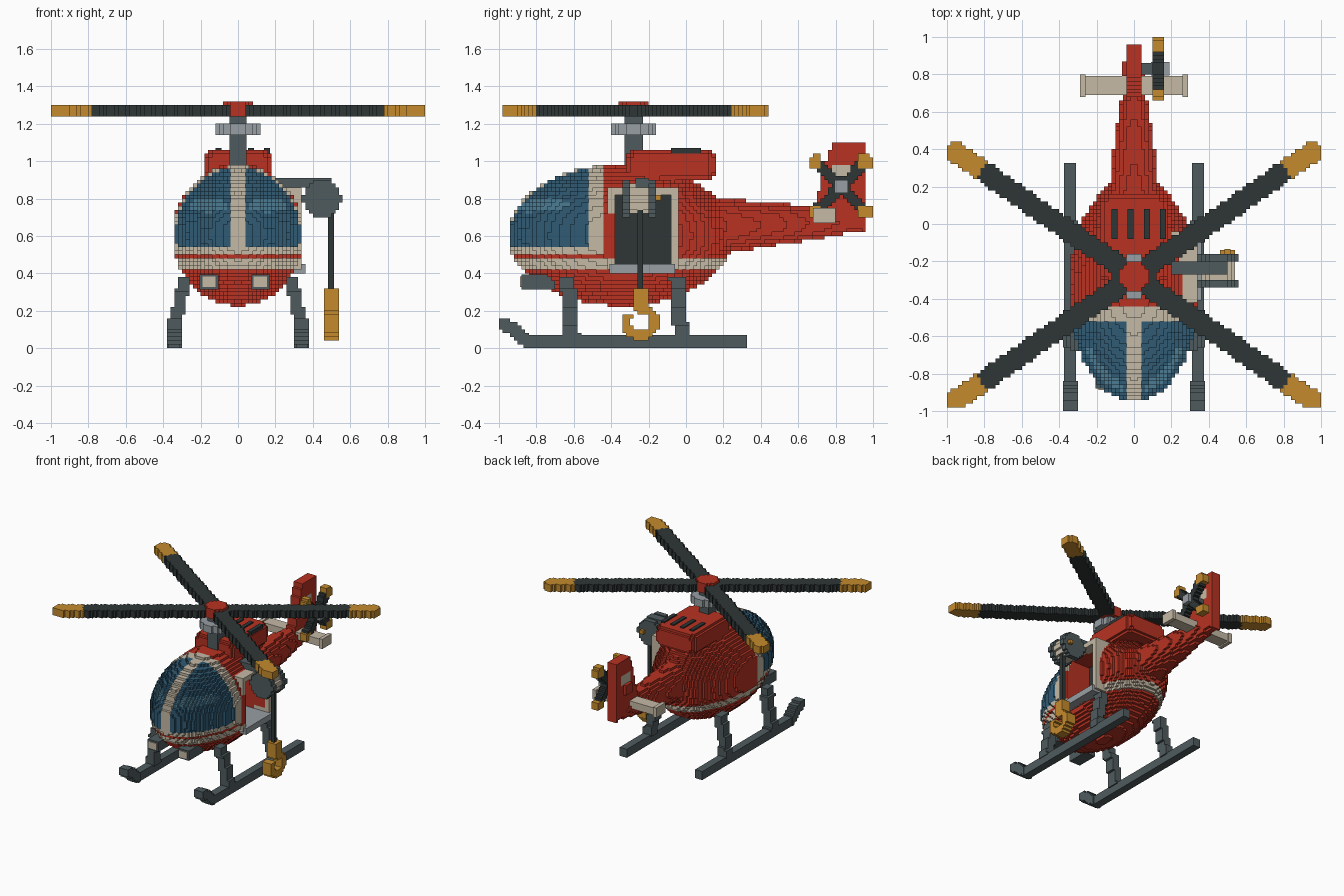
import bpy
import math
from mathutils import Vector

cube = bpy.data.objects.get("Cube")
if cube:
    bpy.data.objects.remove(cube, do_unlink=True)

V = 0.02  # edge length of one block
COLOURS = {
    "red": (0.48, 0.032, 0.016), "cream": (0.56, 0.49, 0.38),
    "glass_blue": (0.03, 0.105, 0.175), "light_blue": (0.07, 0.2, 0.29),
    "slate": (0.078, 0.105, 0.112), "charcoal": (0.028, 0.037, 0.037),
    "amber": (0.56, 0.26, 0.027), "light_grey": (0.31, 0.345, 0.37),
}
MATS = {}
for mat_name, rgb in COLOURS.items():
    m = bpy.data.materials.new(mat_name)
    m.use_nodes = True
    m.diffuse_color = (*rgb, 1)
    m.node_tree.nodes["Principled BSDF"].inputs["Base Color"].default_value = (*rgb, 1)
    MATS[mat_name] = m

# Corner offsets of each block face, by outward direction
FACES = {
    (1, 0, 0): ((1, 0, 0), (1, 1, 0), (1, 1, 1), (1, 0, 1)),
    (-1, 0, 0): ((0, 0, 0), (0, 0, 1), (0, 1, 1), (0, 1, 0)),
    (0, 1, 0): ((0, 1, 0), (0, 1, 1), (1, 1, 1), (1, 1, 0)),
    (0, -1, 0): ((0, 0, 0), (1, 0, 0), (1, 0, 1), (0, 0, 1)),
    (0, 0, 1): ((0, 0, 1), (1, 0, 1), (1, 1, 1), (0, 1, 1)),
    (0, 0, -1): ((0, 0, 0), (0, 1, 0), (1, 1, 0), (1, 0, 0)),
}


def make_object(name, verts, faces, mats, indices=None):
    me = bpy.data.meshes.new(name)
    me.from_pydata(verts, [], faces)
    for mat in mats:
        me.materials.append(MATS[mat])
    if indices:
        me.polygons.foreach_set("material_index", indices)
    me.update()
    ob = bpy.data.objects.new(name, me)
    bpy.context.collection.objects.link(ob)
    return ob


def box(name, x, y, z, mat):
    """Plain box from three (low, high) ranges."""
    faces, verts = [], []
    for corners in FACES.values():
        faces.append(range(len(verts), len(verts) + 4))
        verts += [(x[a], y[b], z[c]) for a, b, c in corners]
    return make_object(name, verts, faces, [mat])


def blocks(name, x, y, z, inside, colour):
    """Blocky shell of every grid cell whose centre passes inside(x, y, z)."""
    rng = [range(math.floor(a / V + 0.01), math.ceil(b / V - 0.01)) for a, b in (x, y, z)]
    mid = lambda c: tuple((k + 0.5) * V for k in c)
    cells = {(i, j, k) for i in rng[0] for j in rng[1] for k in rng[2] if inside(*mid((i, j, k)))}
    index, faces, mats, indices = {}, [], [], []
    for cell in sorted(cells):
        for n, corners in FACES.items():
            if tuple(a + b for a, b in zip(cell, n)) in cells:
                continue
            faces.append([index.setdefault(tuple(a + b for a, b in zip(cell, c)), len(index))
                          for c in corners])
            mat = colour if isinstance(colour, str) else colour(*mid(cell), n)
            if mat not in mats:
                mats.append(mat)
            indices.append(mats.index(mat))
    return make_object(name, [tuple(k * V for k in c) for c in index], faces, mats, indices)


def lerp_table(t, table):
    """Piecewise linear lookup of (key, values...) rows."""
    for a, b in zip(table, table[1:]):
        if t <= b[0]:
            f = max(0, (t - a[0]) / (b[0] - a[0]))
            return [p + (q - p) * f for p, q in zip(a[1:], b[1:])]
    return table[-1][1:]


# Egg-shaped cabin with a doorway cut in its left side
def in_door(y, z):
    return -0.38 < y < -0.08 and 0.44 < z < 0.82


def in_cabin(x, y, z):
    if x > 0.12 and in_door(y, z):
        return False
    return (x / 0.35) ** 2 + ((y + 0.35) / 0.6) ** 2 + ((z - 0.605) / 0.378) ** 2 < 1


def cabin_colour(x, y, z, n):
    if -0.42 < y < -0.04 and 0.05 < x < 0.2 and 0.42 < z < 0.84:
        return "charcoal" if n[0] else "red"
    if z < 0.42:
        return "red"
    if y > -0.45:
        return "cream" if z < 0.475 else "red"
    if z < 0.55:
        return "red" if 0.48 < z < 0.5 else "cream"
    if y > -0.52 or abs(x) < 0.04:
        return "cream"
    shine = ((abs(x) - 0.16) / 0.1) ** 2 + ((z - 0.765) / 0.036) ** 2 < 1
    return "light_blue" if shine else "glass_blue"


blocks("cabin", (-0.36, 0.36), (-0.96, 0.26), (0.2, 1), in_cabin, cabin_colour)

# Door surround and sill
blocks("door_frame", (0.2, 0.34), (-0.42, -0.04), (0.42, 0.86),
       lambda x, y, z: not in_door(y, z), "cream")
box("door_sill", (0.1, 0.36), (-0.41, -0.06), (0.4, 0.45), "light_grey")

# Tail boom: centre height, half width and half height along y
BOOM = [(0.1, 0.64, 0.17, 0.17), (0.2, 0.65, 0.13, 0.145), (0.5, 0.665, 0.095, 0.11),
        (0.7, 0.668, 0.06, 0.085), (0.96, 0.685, 0.035, 0.05)]


def in_boom(x, y, z):
    c, w, h = lerp_table(y, BOOM)
    return (x / w) ** 2 + ((z - c) / h) ** 2 < 1.05


blocks("tail_boom", (-0.2, 0.2), (0.06, 0.96), (0.45, 0.85), in_boom, "red")

# Swept fin with a cream panel, and the stabiliser
blocks("tail_fin", (-0.04, 0.04), (0.66, 0.96), (0.62, 1.1),
       lambda x, y, z: y > 0.78 - (1.1 - z) * 0.28 and z > 0.62 + (0.96 - y) * 0.35,
       lambda x, y, z, n: "cream" if n[0] and 0.78 < y < 0.9 and 0.9 < z < 0.98 else "red")
box("fin_boss", (-0.065, 0), (0.79, 0.87), (0.82, 0.9), "red")
box("stabiliser", (-0.28, 0.28), (0.69, 0.79), (0.68, 0.74), "cream")
for s, side in ((-1, "right"), (1, "left")):
    box(f"stabiliser_tip_{side}", sorted((s * 0.26, s * 0.29)), (0.68, 0.8), (0.67, 0.75), "cream")

# Tail rotor: diagonal cross in the y-z plane
RY, RZ = 0.83, 0.865


def in_tail_rotor(x, y, z):
    a, b = abs(y - RY), abs(z - RZ)
    if max(a, b) > 0.17:
        return False
    if min(a, b) > 0.1:
        return a + b < 0.32
    return abs(a - b) < 0.045 and max(a, b) < 0.14


blocks("tail_rotor", (0.1, 0.16), (0.64, 1), (0.68, 1.04), in_tail_rotor,
       lambda x, y, z, n: "amber" if min(abs(y - RY), abs(z - RZ)) > 0.1 else "charcoal")
box("tail_rotor_axle", (0.03, 0.11), (0.8, 0.86), (0.83, 0.9), "slate")
box("tail_rotor_hub", (0.09, 0.19), (0.795, 0.865), (0.83, 0.9), "light_grey")

# Engine deck with rounded outline and four vents
blocks("engine_deck", (-0.18, 0.18), (-0.32, 0.16), (0.9, 1.06),
       lambda x, y, z: max(abs(x) - 0.13, 0) + max(abs(y + 0.08) - 0.19, 0)
       + max(abs(z - 0.98) - 0.045, 0) < 0.06, "red")
for i in range(4):
    vx = -0.105 + 0.087 * i
    box(f"engine_vent_{i + 1}", (vx - 0.016, vx + 0.016), (-0.08, 0.08), (1.0, 1.07), "charcoal")

# Mast, swash plate and rotor hub
MY = -0.28


def disc(name, r, z, mat):
    blocks(name, (-r, r), (MY - r, MY + r), z,
           lambda x, y, _: math.hypot(x, y - MY) < r, mat)


box("mast", (-0.045, 0.045), (MY - 0.05, MY + 0.05), (0.94, 1.26), "slate")
disc("swash_plate", 0.12, (1.14, 1.2), "light_grey")
disc("rotor_hub", 0.085, (1.24, 1.32), "red")

# Four crossed main blades with amber tips
TIP = Vector((0.95, 0.662))
AXIS = TIP.normalized()


def in_blades(x, y, z):
    p = Vector((abs(x), abs(y - MY)))
    t = min(max(p.dot(AXIS), 0), TIP.length)
    return (p - AXIS * t).length < 0.056


blocks("main_blades", (-1, 1), (-0.98, 0.44), (1.25, 1.29), in_blades,
       lambda x, y, z, n: "amber" if Vector((abs(x), abs(y - MY))).dot(AXIS) > 0.995 else "charcoal")

# Skids with upturned toes, and stepped struts
for s, side in ((-1, "right"), (1, "left")):
    box(f"skid_{side}", sorted((s * 0.31, s * 0.375)), (-0.87, 0.325), (0, 0.07), "slate")
    blocks(f"skid_toe_{side}", sorted((s * 0.3, s * 0.38)), (-1, -0.84), (0, 0.16),
           lambda x, y, z: abs(z - 0.035 - max(0, -0.84 - y) * 0.75) < 0.046, "slate")
    for cy, end in ((-0.615, "front"), (-0.03, "rear")):
        blocks(f"{end}_strut_{side}", sorted((s * 0.2, s * 0.38)), (cy - 0.06, cy + 0.06), (0.06, 0.38),
               lambda x, y, z: abs(abs(x) - 0.285 - (0.38 - z) * 0.19) < 0.034
               and abs(y - cy + 0.01 - (0.25 - z) * 0.08) < 0.041, "slate")

# Headlamps under the nose
for cx, side in ((-0.155, "right"), (0.12, "left")):
    box(f"headlamp_{side}", (cx - 0.05, cx + 0.05), (-0.88, -0.7), (0.315, 0.395), "slate")
    box(f"headlamp_lens_{side}", (cx - 0.036, cx + 0.036), (-0.887, -0.879), (0.328, 0.382), "cream")

# Rescue winch: arm, flanged drum, crank, cable and hook
box("winch_arm", (0.2, 0.5), (-0.27, -0.2), (0.86, 0.91), "slate")


def drum(name, r, y, mat):
    blocks(name, (0.34, 0.56), y, (0.7, 0.92),
           lambda x, _, z: math.hypot(x - 0.45, z - 0.8) < r, mat)


drum("winch_drum", 0.085, (-0.32, -0.18), "cream")
drum("winch_flange_front", 0.104, (-0.34, -0.3), "slate")
drum("winch_flange_rear", 0.104, (-0.2, -0.16), "slate")
box("winch_crank", (0.485, 0.515), (-0.16, -0.135), (0.79, 0.82), "amber")
box("cable", (0.482, 0.512), (-0.26, -0.23), (0.3, 0.78), "charcoal")


def in_hook(x, y, z):
    a, b = y + 0.245, z - 0.14
    ring = 0.05 < math.hypot(a, b) < 0.1 and not (a < -0.015 and b > 0.03)
    return ring or (abs(a) < 0.04 and 0.2 < z)


blocks("hook", (0.46, 0.53), (-0.36, -0.14), (0.04, 0.32), in_hook, "amber")
